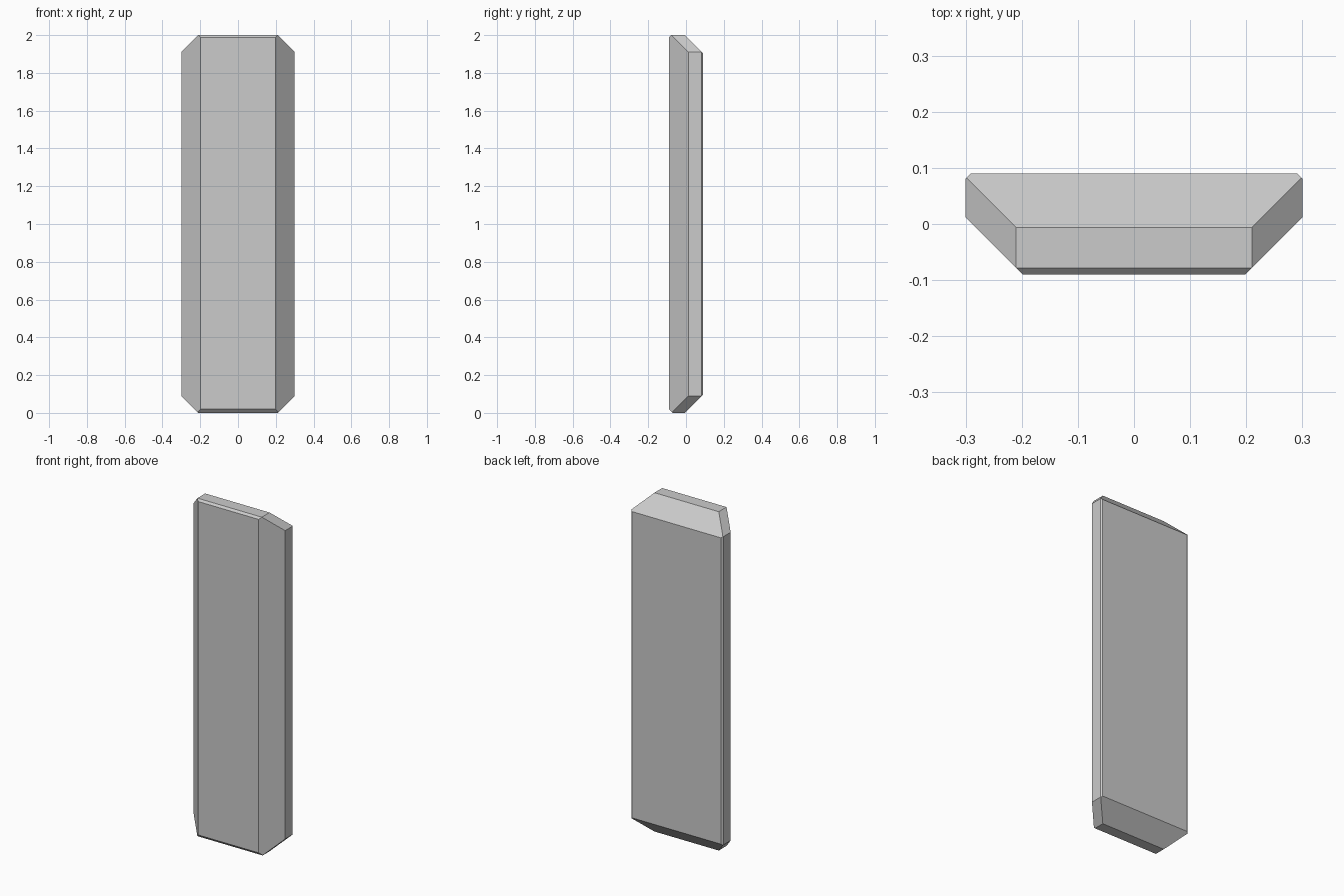
import bpy, bmesh
from mathutils import Vector

if "Cube" in bpy.data.objects:
    bpy.data.objects.remove(bpy.data.objects["Cube"])

# base slab
bm = bmesh.new()
bmesh.ops.create_cube(bm, size=1)
for v in bm.verts:
    v.co = Vector((v.co.x * 0.6, v.co.y * 0.18, (v.co.z + 0.5) * 2))


def cut(normal, point):
    """Slice off everything beyond the plane and cap the hole."""
    geom = bm.verts[:] + bm.edges[:] + bm.faces[:]
    res = bmesh.ops.bisect_plane(bm, geom=geom, dist=1e-6, plane_co=point,
                                 plane_no=normal, clear_outer=True)
    edges = [e for e in res["geom_cut"] if isinstance(e, bmesh.types.BMEdge)]
    bmesh.ops.contextual_create(bm, geom=edges)


for s in (-1, 1):
    cut((s, -1, 0), (s * 0.3, 0.012, 0))     # wide front side bevels
    cut((s, 0, 1), (s * 0.21, 0, 2))         # upper corners
    cut((s, 0, -1), (s * 0.21, 0, 0))        # lower corners
    cut((s, 1, 0), (s * 0.3, 0.081, 0))      # thin rear side bevels
cut((0, 1, 1), (0, -0.006, 2))               # rear top slope
cut((0, 1, -1), (0, -0.006, 0))              # rear bottom slope
cut((0, -1, 1), (0, -0.078, 2))              # thin front top bevel
cut((0, -1, -1), (0, -0.07, 0))              # front bottom bevel

bmesh.ops.recalc_face_normals(bm, faces=bm.faces)
mesh = bpy.data.meshes.new("bevelled_slab")
bm.to_mesh(mesh)
bm.free()
bpy.context.collection.objects.link(bpy.data.objects.new("bevelled_slab", mesh))
